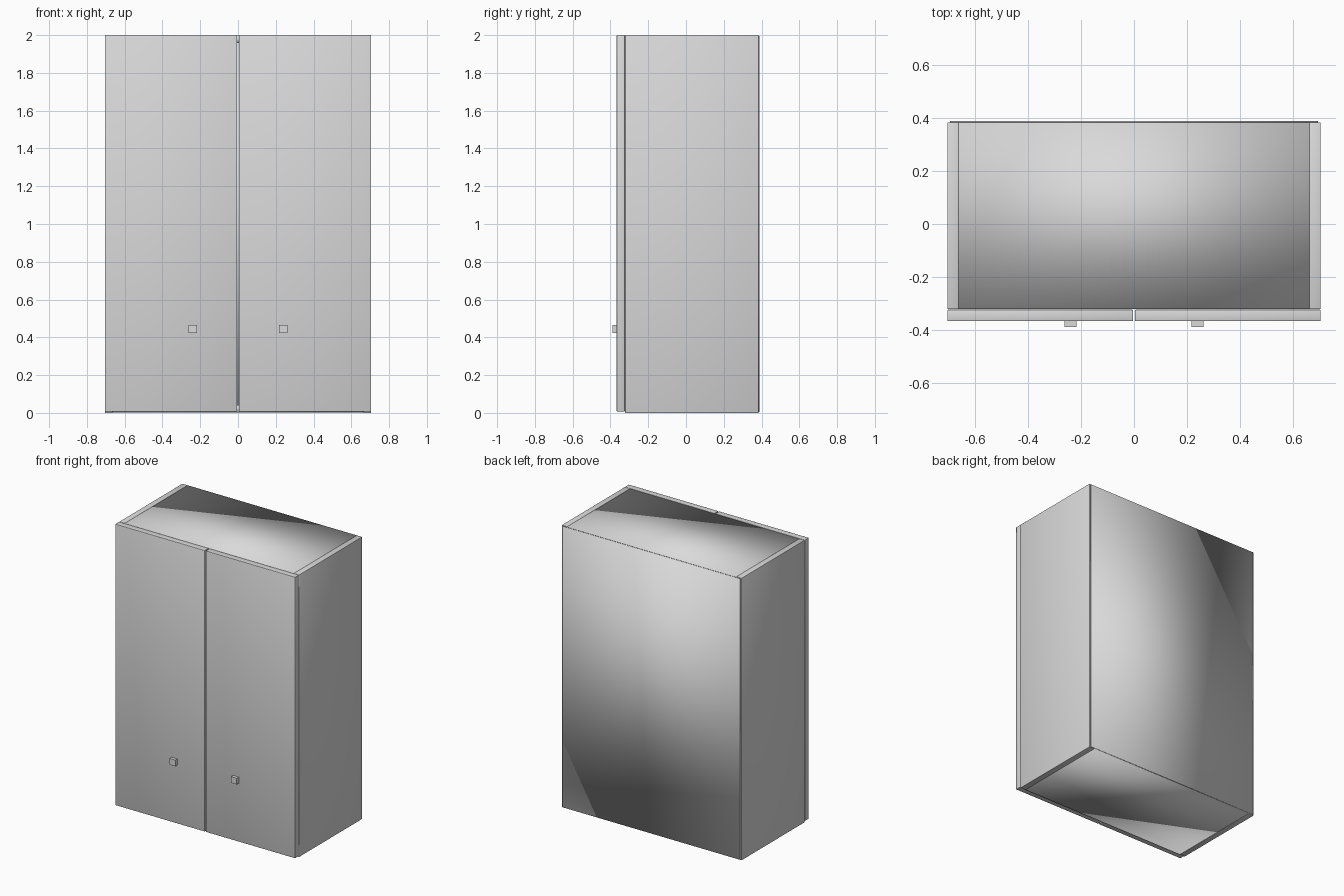
import bpy
import bmesh
from mathutils import Vector

cube = bpy.data.objects.get("Cube")
if cube:
    bpy.data.objects.remove(cube, do_unlink=True)

# One light grey for the whole cabinet
grey = bpy.data.materials.new("light grey")
grey.use_nodes = True
colour = (0.7, 0.7, 0.7, 1)
grey.diffuse_color = colour
grey.node_tree.nodes["Principled BSDF"].inputs["Base Color"].default_value = colour


def board(name, low, high, bevel=0, smooth=True):
    """Box between two opposite corners, optionally with softened edges."""
    low, high = Vector(low), Vector(high)
    bm = bmesh.new()
    bmesh.ops.create_cube(bm, size=1)
    size, centre = high - low, (low + high) / 2
    for v in bm.verts:
        v.co = Vector(c * s for c, s in zip(v.co, size)) + centre
    if bevel:
        bmesh.ops.bevel(bm, geom=bm.edges[:], offset=bevel, segments=2,
                        profile=0.5, affect='EDGES')
    for f in bm.faces:
        f.smooth = smooth
    mesh = bpy.data.meshes.new(name)
    bm.to_mesh(mesh)
    bm.free()
    mesh.materials.append(grey)
    obj = bpy.data.objects.new(name, mesh)
    bpy.context.collection.objects.link(obj)
    return obj


def pair(name, low, high, **options):
    """Left board on +x and its mirrored right twin."""
    board("left_" + name, low, high, **options)
    board("right_" + name, (-high[0], low[1], low[2]),
          (-low[0], high[1], high[2]), **options)


HALF, INNER = 0.705, 0.663      # outer and inner faces of the side panels
FRONT, BACK = -0.322, 0.384     # carcass depth
THICK = HALF - INNER

# Carcass
pair("side_panel", (INNER, FRONT, 0), (HALF, BACK, 2), bevel=0.002)
board("top_panel", (-INNER, FRONT, 2 - THICK), (INNER, BACK, 1.999))
board("bottom_panel", (-INNER, FRONT, 0.001), (INNER, BACK, THICK))
board("back_panel", (-0.695, BACK, 0.005), (0.695, 0.39, 1.995))

# Doors with a narrow gap between them, and square knobs
pair("door", (0.004, -0.367, 0.008), (HALF, -0.324, 2), bevel=0.002)
pair("knob", (0.218, -0.39, 0.422), (0.263, -0.366, 0.466), smooth=False)
